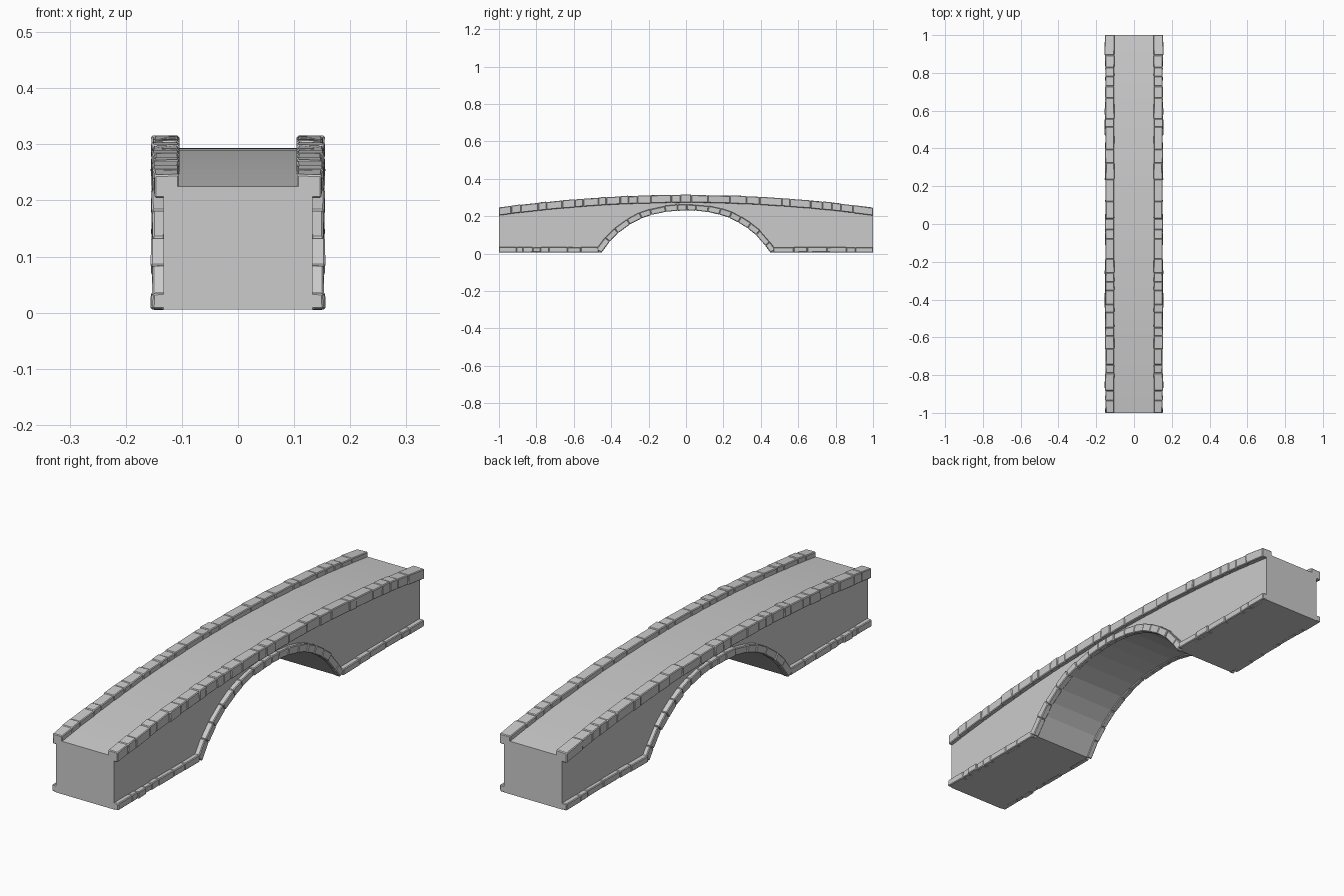
import bpy, bmesh, random
from mathutils import Vector

if "Cube" in bpy.data.objects:
    bpy.data.objects.remove(bpy.data.objects["Cube"])

random.seed(7)
HALF_W = 0.133      # half width of the bridge body
BASE = 0.006


def deck_z(y):
    return 0.225 + 0.068 * (1 - y * y)


# half of the arch opening (y, z), from springing to crown
HALF_ARCH = [(0.455, BASE), (0.40, 0.08), (0.355, 0.122), (0.30, 0.16),
             (0.235, 0.194), (0.16, 0.218), (0.08, 0.231), (0.0, 0.234)]
ARCH = [Vector((-y, z)) for y, z in HALF_ARCH] + [Vector(p) for p in HALF_ARCH[-2::-1]]


def make_object(name, bm):
    bmesh.ops.recalc_face_normals(bm, faces=bm.faces)
    mesh = bpy.data.meshes.new(name)
    bm.to_mesh(mesh)
    bm.free()
    ob = bpy.data.objects.new(name, mesh)
    bpy.context.collection.objects.link(ob)
    return ob


def splits(start, end, lo, hi):
    """Irregular joint positions between start and end."""
    lengths = []
    while sum(lengths) < end - start:
        lengths.append(random.uniform(lo, hi))
    k = (end - start) / sum(lengths)
    out = [start]
    for n in lengths:
        out.append(out[-1] + n * k)
    return out


def stone_row(name, joints, frame, x_in, x_out, low, high, wobble=0.003):
    """Row of rough stones along a path; frame(t) gives point and up direction."""
    bm = bmesh.new()
    for a, b in zip(joints, joints[1:]):
        face_x = x_out + random.uniform(-wobble, wobble)
        lift = random.uniform(-wobble, wobble) * 0.6
        rings = []
        for t in (a, b):
            p, n = frame(t)
            ring = []
            for x, h in ((x_in, low), (face_x, low), (face_x, high + lift), (x_in, high + lift)):
                q = p + n * (h + random.uniform(-0.001, 0.001))
                dx = random.uniform(-0.0015, 0.0015)
                ring.append(bm.verts.new((x + dx, max(-1, min(1, q.x)), max(0, q.y))))
            rings.append(ring)
        r, s = rings
        bm.faces.new(r[::-1])
        bm.faces.new(s)
        for i in range(4):
            j = (i + 1) % 4
            bm.faces.new((r[i], r[j], s[j], s[i]))
    ob = make_object(name, bm)
    bev = ob.modifiers.new("worn_edges", 'BEVEL')
    bev.width = 0.003
    bev.segments = 1
    ob.modifiers.new("both_sides", 'MIRROR')
    return ob


# body: side profile with curved deck and arch opening, extruded across x
profile = [Vector((-1, BASE))] + ARCH + [Vector((1, BASE))]
profile += [Vector((1 - i / 12, deck_z(1 - i / 12))) for i in range(25)]
bm = bmesh.new()
side = bm.faces.new([bm.verts.new((-HALF_W, p.x, p.y)) for p in profile])
ext = bmesh.ops.extrude_face_region(bm, geom=[side], use_keep_orig=True)
moved = [v for v in ext["geom"] if isinstance(v, bmesh.types.BMVert)]
bmesh.ops.translate(bm, verts=moved, vec=(2 * HALF_W, 0, 0))
make_object("bridge_body", bm)

# parapet coping along the deck edges
stone_row("parapet_stones", splits(-1, 1, 0.04, 0.125),
          lambda y: (Vector((y, deck_z(y))), Vector((0, 1))),
          0.105, 0.152, -0.021, 0.021)

# arch ring following the opening
dist = [0.0]
for p, q in zip(ARCH, ARCH[1:]):
    dist.append(dist[-1] + (q - p).length)


def arch_point(s):
    s = max(0, min(dist[-1], s))
    for i in range(len(ARCH) - 1):
        if s <= dist[i + 1] or i == len(ARCH) - 2:
            return ARCH[i].lerp(ARCH[i + 1], (s - dist[i]) / (dist[i + 1] - dist[i]))


def arch_frame(s):
    d = (arch_point(s + 0.03) - arch_point(s - 0.03)).normalized()
    return arch_point(s), Vector((-d.y, d.x))


stone_row("arch_ring_stones", splits(0, dist[-1], 0.05, 0.085), arch_frame,
          HALF_W - 0.004, 0.152, -0.003, 0.029)

# plinth stones along the foot of each abutment
for name, a, b in (("front_plinth_stones", -1, -0.468), ("back_plinth_stones", 0.468, 1)):
    stone_row(name, splits(a, b, 0.04, 0.12),
              lambda y: (Vector((y, 0)), Vector((0, 1))),
              HALF_W - 0.004, 0.152, 0.006, 0.034)
